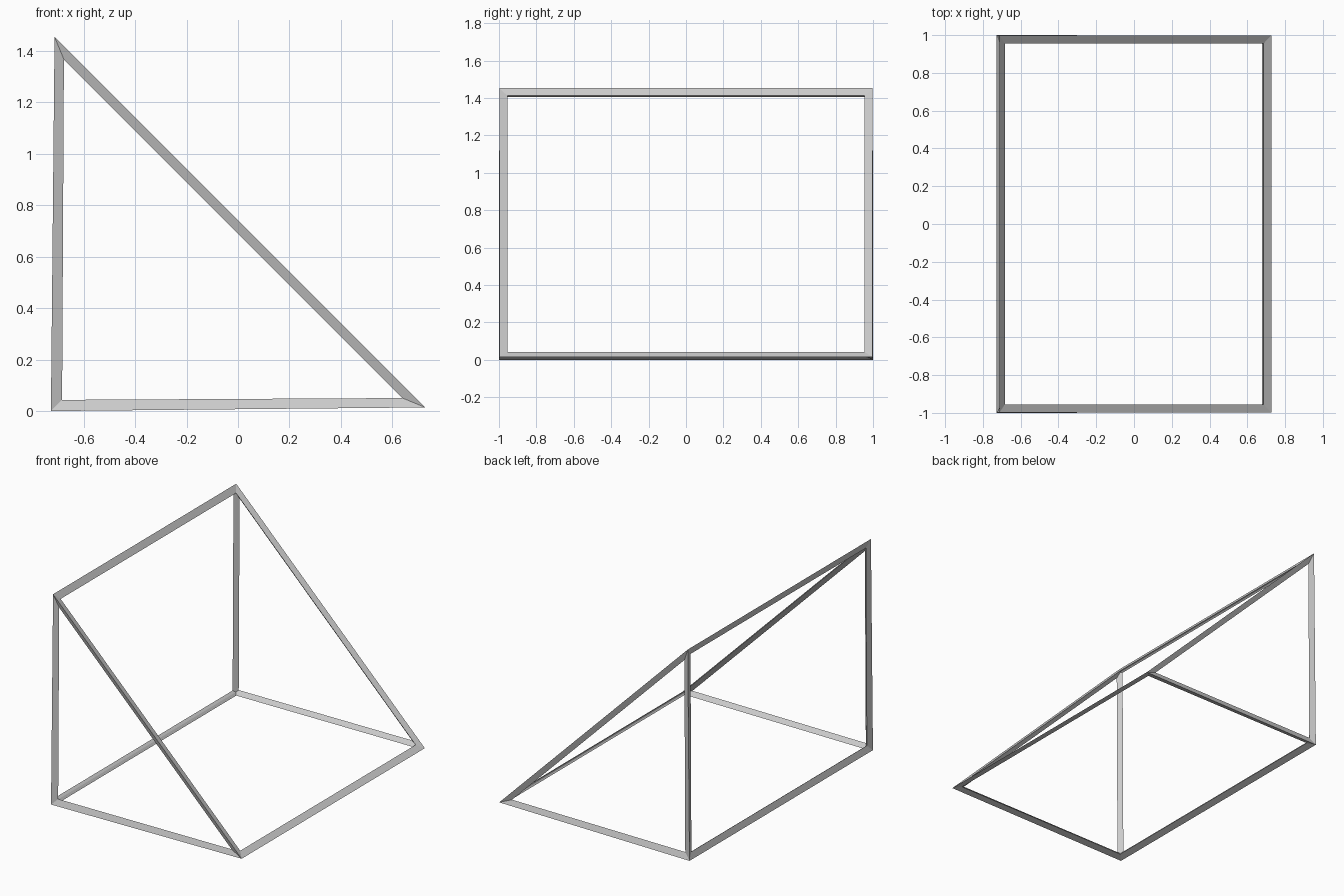
import bpy, bmesh
from mathutils import Vector

if "Cube" in bpy.data.objects:
    bpy.data.objects.remove(bpy.data.objects["Cube"])

LEG = 1.379      # legs of the right-triangle profile
HALF_DEPTH = 0.968
STRUT = 0.055    # strut thickness

# Solid wedge: right-triangle profile pushed along y
x0 = -LEG / 2 - 0.098 * STRUT
z0 = 0.577 * STRUT
profile = [(x0, z0), (x0 + LEG, z0), (x0, z0 + LEG)]
bm = bmesh.new()
face = bm.faces.new([bm.verts.new((x, -HALF_DEPTH, z)) for x, z in profile])
ext = bmesh.ops.extrude_face_region(bm, geom=[face], use_keep_orig=True)
moved = [g for g in ext["geom"] if isinstance(g, bmesh.types.BMVert)]
bmesh.ops.translate(bm, verts=moved, vec=Vector((0, 2 * HALF_DEPTH, 0)))
bmesh.ops.recalc_face_normals(bm, faces=bm.faces[:])

mesh = bpy.data.meshes.new("wedge_frame")
bm.to_mesh(mesh)
bm.free()
frame = bpy.data.objects.new("wedge_frame", mesh)
bpy.context.collection.objects.link(frame)

# Turn the wedge's edges into an open frame of mitred struts
wire = frame.modifiers.new("struts", 'WIREFRAME')
wire.thickness = STRUT
wire.offset = 1.0
wire.use_even_offset = True
wire.use_replace = True
